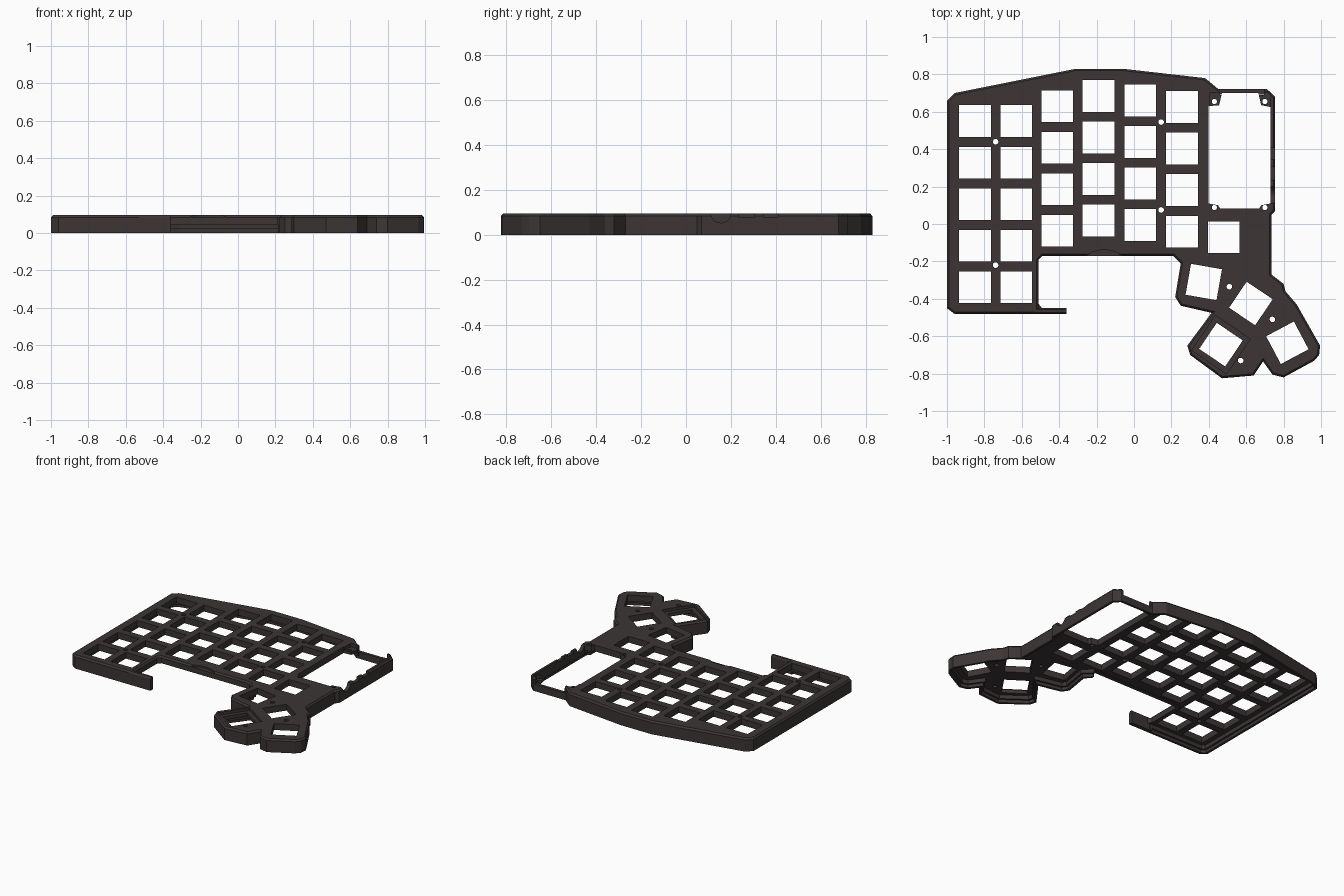
import bpy, bmesh, math
from mathutils import Vector

if "Cube" in bpy.data.objects:
    bpy.data.objects.remove(bpy.data.objects["Cube"])

TOP, PLATE = 0.095, 0.05

mat = bpy.data.materials.new("charcoal_plastic")
mat.diffuse_color = (0.045, 0.036, 0.036, 1)
mat.use_nodes = True
mat.node_tree.nodes["Principled BSDF"].inputs["Base Color"].default_value = mat.diffuse_color


def inset(pts, d):
    """Shrink a clockwise polygon by d."""
    out = []
    for i, p in enumerate(pts):
        p = Vector(p)
        a = (p - Vector(pts[i - 1])).normalized()
        b = (Vector(pts[(i + 1) % len(pts)]) - p).normalized()
        na, nb = Vector((a.y, -a.x)), Vector((b.y, -b.x))
        out.append(tuple(p + (na + nb) * d / (1 + na.dot(nb))))
    return out


def loft(bm, rings):
    """Closed solid through matching (points, z) rings."""
    loops = [[bm.verts.new((x, y, z)) for x, y in pts] for pts, z in rings]
    n = len(loops[0])
    bm.faces.new(loops[0][::-1])
    bm.faces.new(loops[-1])
    for lo, hi in zip(loops, loops[1:]):
        for i in range(n):
            j = (i + 1) % n
            bm.faces.new((lo[i], lo[j], hi[j], hi[i]))


def solid(name, parts):
    """One object made of several lofted solids."""
    bm = bmesh.new()
    for rings in parts:
        loft(bm, rings)
    bmesh.ops.recalc_face_normals(bm, faces=bm.faces)
    me = bpy.data.meshes.new(name)
    bm.to_mesh(me)
    bm.free()
    me.materials.append(mat)
    ob = bpy.data.objects.new(name, me)
    bpy.context.collection.objects.link(ob)
    return ob


def prism(pts, z0, z1):
    return [(pts, z0), (pts, z1)]


def rect(x0, x1, y0, y1):
    return [(x0, y0), (x0, y1), (x1, y1), (x1, y0)]


def square(cx, cy, size, deg=0):
    c, s, h = math.cos(math.radians(deg)), math.sin(math.radians(deg)), size / 2
    return [(cx + x * c - y * s, cy + x * s + y * c)
            for x, y in ((-h, -h), (-h, h), (h, h), (h, -h))]


def circle(cx, cy, r, n=16):
    return [(cx + r * math.cos(2 * math.pi * i / n), cy - r * math.sin(2 * math.pi * i / n))
            for i in range(n)]


def combine(ob, other, operation):
    m = ob.modifiers.new("bool", 'BOOLEAN')
    m.operation, m.solver, m.object = operation, 'EXACT', other
    bpy.context.view_layer.objects.active = ob
    bpy.ops.object.modifier_apply(modifier=m.name)
    bpy.data.objects.remove(other)


def cut(ob, parts):
    combine(ob, solid("cutter", parts), 'DIFFERENCE')


# Case outline, clockwise from the left
outline = [(-1, -.45), (-1, .66), (-.96, .70), (-.31, .83), (-.06, .83), (.38, .78),
           (.45, .722), (.71, .722), (.755, .68), (.755, .07), (.735, .05), (.735, -.27),
           (.80, -.32), (.81, -.36), (.87, -.43), (.995, -.65), (.99, -.70), (.965, -.73),
           (.80, -.82), (.74, -.805), (.69, -.735), (.64, -.81), (.47, -.825),
           (.30, -.70), (.285, -.65), (.415, -.475), (.25, -.437), (.22, -.39), (.25, -.21),
           (.21, -.17), (-.49, -.17), (-.51, -.19), (-.51, -.48), (-.96, -.48)]
case = solid("keyboard_case", [[(outline, 0), (outline, TOP - .012),
                                (inset(outline, .01), TOP)]])

# Hollow underside with a stepped rim
cut(case, [prism(inset(outline, .03), -.05, PLATE)])
cut(case, [prism(inset(outline, .017), -.06, .022)])
# Open wall beside the front recess
cut(case, [prism(rect(-.55, .213, -.447, -.14), -.07, .045)])

# Key holes in staggered columns, plus thumb keys
columns = [(-.85, .55, 5), (-.63, .55, 5), (-.41, .63, 4),
           (-.19, .685, 4), (.033, .66, 4), (.257, .625, 4)]
holes = [square(x, y - .222 * i, .17) for x, y, n in columns for i in range(n)]
thumbs = [(.48, -.07, 0), (.373, -.31, -10), (.625, -.425, -34),
          (.465, -.645, -34), (.82, -.635, 28)]
holes += [square(x, y, .168, a) for x, y, a in thumbs]
# Screw holes
screws = [(-.74, .44), (-.74, -.22), (.145, .545), (.145, .075),
          (.51, -.335), (.74, -.51), (.57, -.73)]
holes += [circle(x, y, .015) for x, y in screws]
# Controller bay with corner tabs
holes.append([(.398, .11), (.398, .63), (.455, .635), (.47, .70), (.665, .70),
              (.68, .635), (.73, .625), (.73, .11), (.68, .10), (.67, .083),
              (.46, .083), (.45, .10)])
holes += [circle(x, y, .014) for x in (.43, .70) for y in (.655, .088)]
cut(case, [prism(h, -.1, .2) for h in holes])

# Recessed tabs, dip in the back wall, knob well, finger notch
cut(case, [prism(rect(.46, .695, .69, .75), .05, .2),
           prism(square(.465, -.645, .225, -34), .075, .2),
           prism(circle(-.16, -.30, .162, 32), .083, .2)])
cut(case, [prism(rect(.405, .729, .615, .701), .07, .21)])

# Connector notches in the right wall
cut(case, [prism(rect(.72, .8, .235, .305), .078, .2),
           prism(rect(.72, .8, .345, .41), .08, .2)])
jack = solid("cutter", [prism(circle(0, 0, .045, 24), -.05, .05)])
jack.rotation_euler = (0, math.pi / 2, 0)
jack.location = (.76, .155, .098)
bpy.context.view_layer.update()
combine(case, jack, 'DIFFERENCE')

# Front arm
arm = solid("front_arm", [[(rect(-.53, -.36, -.48, -.45), 0),
                           (rect(-.53, -.36, -.48, -.45), TOP - .012),
                           (rect(-.53, -.362, -.472, -.456), TOP)]])
# Small fillet where the arm meets the case
fillet = solid("arm_fillet", [prism([(-.512, -.452), (-.512, -.425), (-.49, -.452)], .046, TOP - .012)])

for ob in (case, arm, fillet):
    for p in ob.data.polygons:
        p.use_smooth = False
        p.material_index = 0
